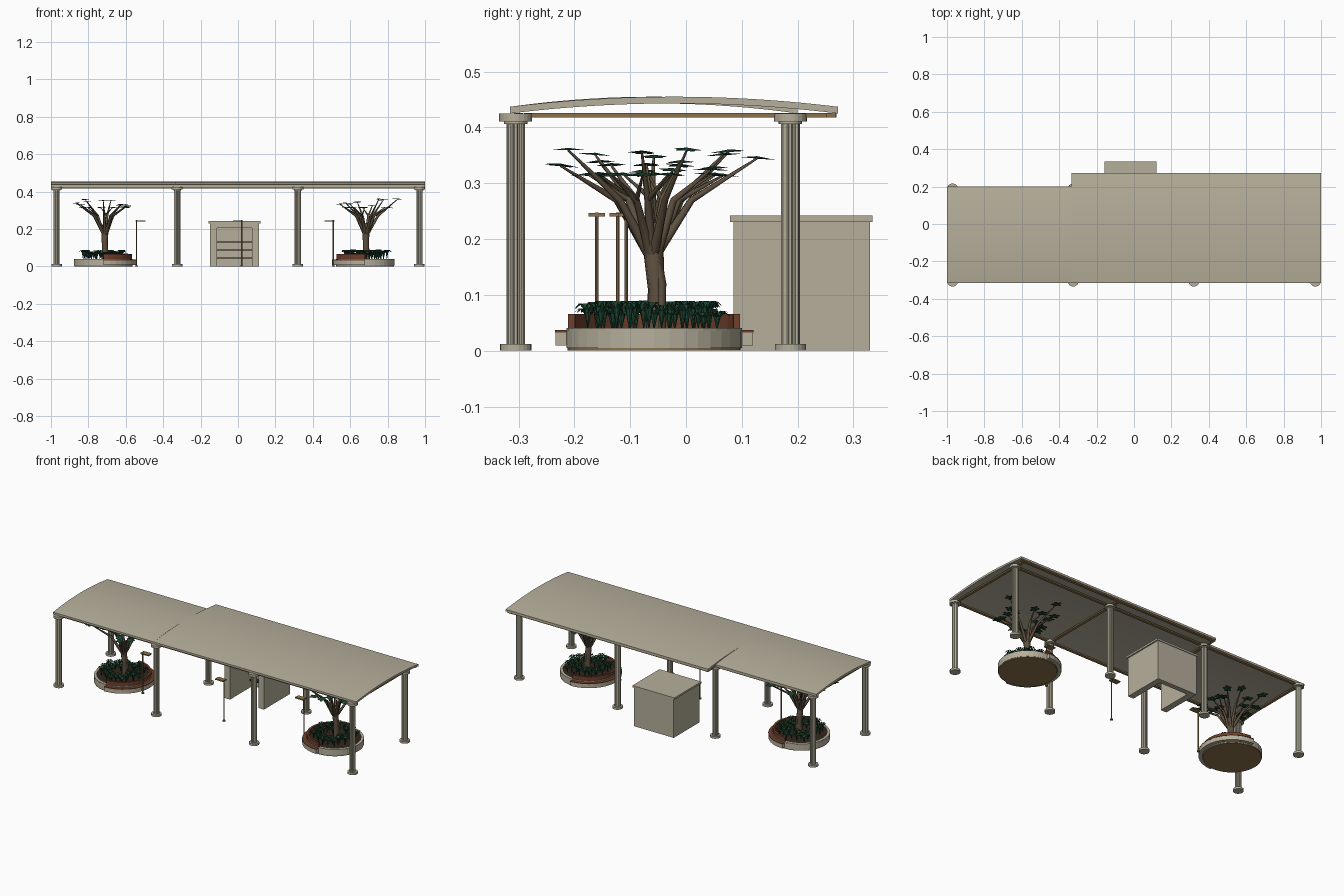
import bpy, bmesh, math, random
from mathutils import Vector

random.seed(4)
if "Cube" in bpy.data.objects:
    bpy.data.objects.remove(bpy.data.objects["Cube"])


def material(name, rgb):
    m = bpy.data.materials.new(name)
    m.use_nodes = True
    m.diffuse_color = (*rgb, 1)
    m.node_tree.nodes["Principled BSDF"].inputs["Base Color"].default_value = (*rgb, 1)
    return m


STONE = material("pale stone", (0.47, 0.43, 0.33))
BRONZE = material("bronze timber", (0.26, 0.17, 0.07))
BRICK = material("red brick", (0.16, 0.05, 0.025))
BARK = material("bark", (0.11, 0.08, 0.05))
LEAF = material("dark green leaf", (0.012, 0.06, 0.03))
SOIL = material("dark soil", (0.03, 0.02, 0.012))


def finish(name, bm, mat, smooth=False):
    bmesh.ops.recalc_face_normals(bm, faces=bm.faces)
    me = bpy.data.meshes.new(name)
    bm.to_mesh(me)
    bm.free()
    me.materials.append(mat)
    ob = bpy.data.objects.new(name, me)
    bpy.context.collection.objects.link(ob)
    if smooth:
        bpy.ops.object.select_all(action='DESELECT')
        ob.select_set(True)
        bpy.context.view_layer.objects.active = ob
        bpy.ops.object.shade_smooth_by_angle()
    return ob


def add_box(bm, x0, x1, y0, y1, z0, z1):
    vs = bmesh.ops.create_cube(bm, size=1)["verts"]
    for v in vs:
        v.co = (x1 if v.co.x > 0 else x0, y1 if v.co.y > 0 else y0, z1 if v.co.z > 0 else z0)


def box(name, mat, *bounds):
    bm = bmesh.new()
    add_box(bm, *bounds)
    return finish(name, bm, mat)


def add_prism(bm, pts, z0, z1):
    face = bm.faces.new([bm.verts.new((x, y, z0)) for x, y in pts])
    top = bmesh.ops.extrude_face_region(bm, geom=[face])["geom"]
    for v in top:
        if isinstance(v, bmesh.types.BMVert):
            v.co.z = z1


def circle(cx, cy, r, n, start=0.0, sweep=math.tau, closed=True):
    count = n if closed else n + 1
    return [(cx + r * math.cos(start + sweep * i / n), cy + r * math.sin(start + sweep * i / n))
            for i in range(count)]


def half_ring(name, mat, cx, cy, r0, r1, z0, z1, start):
    bm = bmesh.new()
    outer = circle(cx, cy, r1, 16, start, math.pi, False)
    inner = circle(cx, cy, r0, 16, start, math.pi, False)
    add_prism(bm, outer + inner[::-1], z0, z1)
    return finish(name, bm, mat)


def disc(name, mat, cx, cy, r, z0, z1, n=36):
    bm = bmesh.new()
    add_prism(bm, circle(cx, cy, r, n), z0, z1)
    return finish(name, bm, mat)


# Fluted columns with round bases and capitals
COLUMN_X = (-0.97, -0.325, 0.32, 0.97)
for x in COLUMN_X:
    for y in (-0.305, 0.187):
        bm = bmesh.new()
        flutes = []
        for i in range(48):
            a = math.tau * i / 48
            r = 0.0145 if i % 4 == 2 else 0.0168
            flutes.append((x + r * math.cos(a), y + r * math.sin(a)))
        add_prism(bm, flutes, 0.01, 0.412)
        add_prism(bm, circle(x, y, 0.028, 24), 0, 0.012)
        add_prism(bm, circle(x, y, 0.021, 24), 0.406, 0.412)
        add_prism(bm, circle(x, y, 0.0295, 24), 0.411, 0.425)
        finish("column", bm, STONE)

# Timber beams along and across the column grid
for y, x0, x1 in ((-0.3, -0.99, 0.99), (0.187, -0.99, 0.99), (0.26, -0.32, 0.99)):
    box("long_beam", BRONZE, x0, x1, y - 0.008, y + 0.008, 0.418, 0.426)
for x in COLUMN_X:
    box("cross_beam", BRONZE, x - 0.008, x + 0.008, -0.29, 0.2 if x < -0.5 else 0.27, 0.418, 0.426)


# Two shallow vaulted roof panels
def roof(name, x0, x1, y0, y1):
    bm = bmesh.new()
    n = 24
    upper, lower = [], []
    for i in range(n + 1):
        t = i / n
        y, rise = y0 + (y1 - y0) * t, 0.018 * 4 * t * (1 - t)
        upper.append((y, 0.437 + rise))
        lower.append((y, 0.425 + rise))
    ring = upper + lower[::-1]
    ends = [[bm.verts.new((x, y, z)) for y, z in ring] for x in (x0, x1)]
    for i in range(len(ring)):
        j = (i + 1) % len(ring)
        bm.faces.new((ends[0][i], ends[0][j], ends[1][j], ends[1][i]))
    for e in ends:
        for i in range(n):
            bm.faces.new((e[i], e[i + 1], e[-i - 2], e[-i - 1]))
    finish(name, bm, STONE, True)


roof("narrow_roof", -1.0, -0.335, -0.315, 0.2)
roof("wide_roof", -0.335, 1.0, -0.315, 0.272)

# Kiosk: open front, three walls, lintel, overhanging slab and shelves
bm = bmesh.new()
add_box(bm, -0.15, -0.112, 0.085, 0.33, 0, 0.231)
add_box(bm, 0.075, 0.112, 0.085, 0.33, 0, 0.231)
add_box(bm, -0.112, 0.075, 0.3, 0.33, 0, 0.231)
add_box(bm, -0.112, 0.075, 0.085, 0.3, 0.205, 0.231)
add_box(bm, -0.157, 0.12, 0.079, 0.334, 0.231, 0.242)
finish("kiosk", bm, STONE)
for z in (0.045, 0.087, 0.13):
    box("kiosk_shelf", SOIL, -0.112, 0.075, 0.27, 0.3, z - 0.003, z + 0.003)

# Lamp posts with a flat arm
for x, y, side in ((-0.543, -0.122, 1), (0.02, -0.16, -1), (0.51, -0.107, -1)):
    bm = bmesh.new()
    add_prism(bm, circle(x, y, 0.0035, 10), 0, 0.248)
    add_prism(bm, circle(x, y, 0.008, 10), 0, 0.006)
    a, b = sorted((x - side * 0.005, x + side * 0.048))
    add_box(bm, a, b, y - 0.015, y + 0.015, 0.24, 0.247)
    finish("lamp_post", bm, BRONZE)


def limb(curve, points, radii):
    s = curve.splines.new('POLY')
    s.points.add(len(points) - 1)
    for p, co, r in zip(s.points, points, radii):
        p.co = (*co, 1)
        p.radius = r


def leaf_pad(bm, tip, heading):
    tilt = random.uniform(-0.12, 0.12)
    rim = []
    for i in range(18):
        a = math.tau * i / 18
        r = 0.022 * (1 + 0.28 * math.cos(5 * a))
        u, w = 1.25 * r * math.cos(a), 0.95 * r * math.sin(a)
        c, s = math.cos(heading), math.sin(heading)
        rim.append(bm.verts.new(tip + Vector((u * c - w * s, u * s + w * c, tilt * u))))
    top = bm.verts.new(tip + Vector((0, 0, 0.004)))
    for i in range(18):
        bm.faces.new((rim[i], rim[(i + 1) % 18], top))


# Tree: leaning bundled trunk, fanned branches, leaf pads at the tips
def tree(cx, cy, turn):
    cu = bpy.data.curves.new("tree_branches", 'CURVE')
    cu.dimensions = '3D'
    cu.bevel_depth = 1.0
    cu.bevel_resolution = 1
    cu.use_fill_caps = True
    base = Vector((cx, cy, 0))
    fork = base + Vector((0, -0.003, 0.2))
    limb(cu, [base + Vector((0.003, 0.003, 0.03)), base + Vector((0, 0.004, 0.11)), fork,
              fork + Vector((0, 0, 0.03))], (0.019, 0.016, 0.02, 0.01))
    limb(cu, [base + Vector((0.012, 0.012, 0.035)), base + Vector((0.008, 0.013, 0.12)), fork],
         (0.009, 0.009, 0.01))
    bm = bmesh.new()
    for i in range(11):
        a = turn + i * 2.4
        reach = 0.085 + 0.105 * ((i * 5) % 11) / 10
        d = Vector((math.cos(a), math.sin(a), 0))
        tip = base + d * reach + Vector((0, 0, random.uniform(0.312, 0.36)))
        mid = fork + d * reach * 0.38 + Vector((0, 0, 0.07))
        start = fork + d * 0.008 + Vector((0, 0, -0.025))
        limb(cu, [start, mid, tip], (0.010, 0.0065, 0.002))
        leaf_pad(bm, tip, a)
        if i % 2:
            side = mid + Vector((-d.y, d.x, 0)) * 0.05 + d * 0.055 + Vector((0, 0, 0.045))
            limb(cu, [mid, side], (0.005, 0.0018))
            leaf_pad(bm, side, a + 0.8)
    cu.materials.append(BARK)
    ob = bpy.data.objects.new("tree_branches", cu)
    bpy.context.collection.objects.link(ob)
    finish("tree_leaves", bm, LEAF)


# Bedding plants: tufts of arched blades around the trunk
def bedding(cx, cy):
    bm = bmesh.new()
    for k in range(38):
        a, r = k * 2.4, 0.035 + 0.085 * math.sqrt((k + 1) / 38)
        root = Vector((cx + r * math.cos(a), cy + r * math.sin(a), 0.038))
        height = random.uniform(0.03, 0.052)
        spin = random.uniform(0, math.tau)
        for j in range(7):
            b = spin + math.tau * j / 7
            d = Vector((math.cos(b), math.sin(b), 0))
            w = Vector((-d.y, d.x, 0))
            prev = None
            for out, up, half in ((0, 0, 0.001), (0.006, 0.75, 0.003), (0.015, 1, 0.005), (0.025, 0.8, 0.001)):
                c = root + d * out + Vector((0, 0, up * height))
                pair = [bm.verts.new(c - w * half), bm.verts.new(c + w * half)]
                if prev:
                    bm.faces.new((prev[0], prev[1], pair[1], pair[0]))
                prev = pair
    finish("bedding_plants", bm, LEAF)


# Round planters with a curved bench and brick back toward the centre
CY = -0.057
for cx, start, turn in ((-0.72, -math.pi / 2, 0.4), (0.68, math.pi / 2, 3.3)):
    disc("planter_footing", BRONZE, cx, CY, 0.155, 0, 0.006)
    bm = bmesh.new()
    add_prism(bm, circle(cx, CY, 0.157, 36), 0.005, 0.036)
    finish("planter_body", bm, STONE)
    for s in (start, start + math.pi):
        half_ring("planter_rim", STONE, cx, CY, 0.143, 0.157, 0.035, 0.041, s)
    disc("planter_soil", SOIL, cx, CY, 0.144, 0.03, 0.0385)
    half_ring("brick_back", BRICK, cx, CY, 0.142, 0.154, 0.036, 0.066, start)
    half_ring("bench_base", STONE, cx, CY, 0.15, 0.177, 0.009, 0.033, start)
    half_ring("bench_seat", BRICK, cx, CY, 0.152, 0.178, 0.033, 0.037, start)
    tree(cx + (0.008 if cx < 0 else 0.004), CY, turn)
    bedding(cx, CY)
